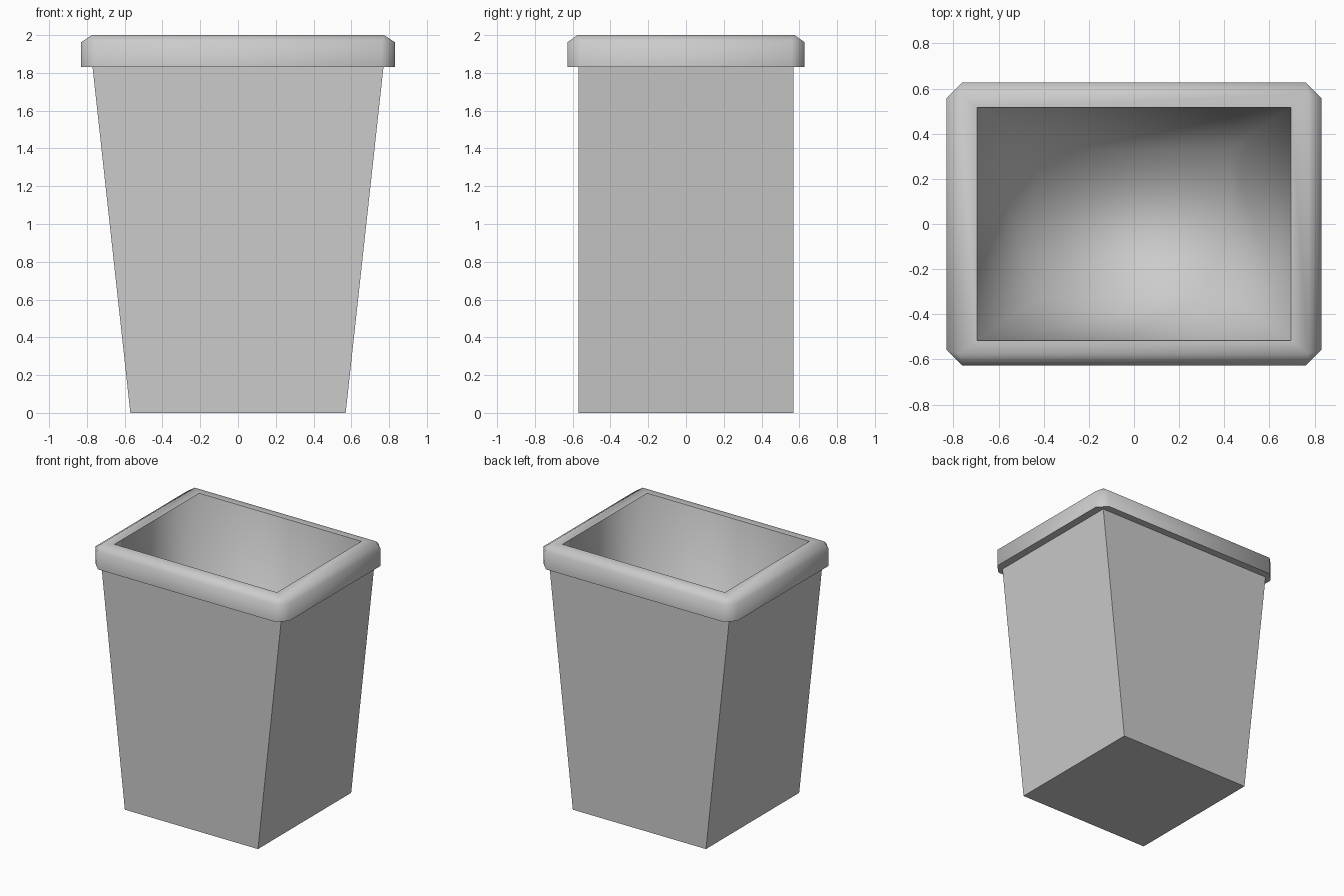
import bpy, bmesh

if "Cube" in bpy.data.objects:
    bpy.data.objects.remove(bpy.data.objects["Cube"])


def ring(bm, hx, hy, z, cut=0.0):
    """Rectangle with cut corners, eight vertices, counter-clockwise."""
    pts = [(hx, -hy + cut), (hx, hy - cut), (hx - cut, hy), (-hx + cut, hy),
           (-hx, hy - cut), (-hx, -hy + cut), (-hx + cut, -hy), (hx - cut, -hy)]
    return [bm.verts.new((x, y, z)) for x, y in pts]


def loft(name, sections, cap_start, cap_end, smooth, sharp=()):
    bm = bmesh.new()
    rings = [ring(bm, *s) for s in sections]
    for a, b in zip(rings, rings[1:]):
        for i in range(8):
            j = (i + 1) % 8
            bm.faces.new((a[i], a[j], b[j], b[i]))
    if cap_start:
        bm.faces.new(rings[0][::-1])
    if cap_end:
        bm.faces.new(rings[-1])
    bm.normal_update()
    for f in bm.faces:
        f.smooth = smooth
    for r in sharp:
        for i in range(8):
            e = bm.edges.get((rings[r][i], rings[r][(i + 1) % 8]))
            if e:
                e.smooth = False
    bmesh.ops.remove_doubles(bm, verts=bm.verts, dist=0.0005)
    me = bpy.data.meshes.new(name)
    bm.to_mesh(me)
    bm.free()
    ob = bpy.data.objects.new(name, me)
    bpy.context.collection.objects.link(ob)
    return ob


# Tapered outer body with a closed base
loft("bin_body", [(0.57, 0.57, 0.0), (0.77, 0.57, 1.83)], True, False, False)

# Rounded rim: underside, outer wall, chamfer and top
loft("rim", [(0.77, 0.57, 1.83), (0.83, 0.627, 1.83, 0.07),
             (0.83, 0.627, 1.963, 0.07), (0.773, 0.575, 2.0),
             (0.695, 0.517, 2.0)], False, False, True, sharp=(1,))

# Hollow interior tapering to the floor
loft("inner_liner", [(0.695, 0.517, 2.0), (0.43, 0.33, 0.1)],
     False, True, True)
